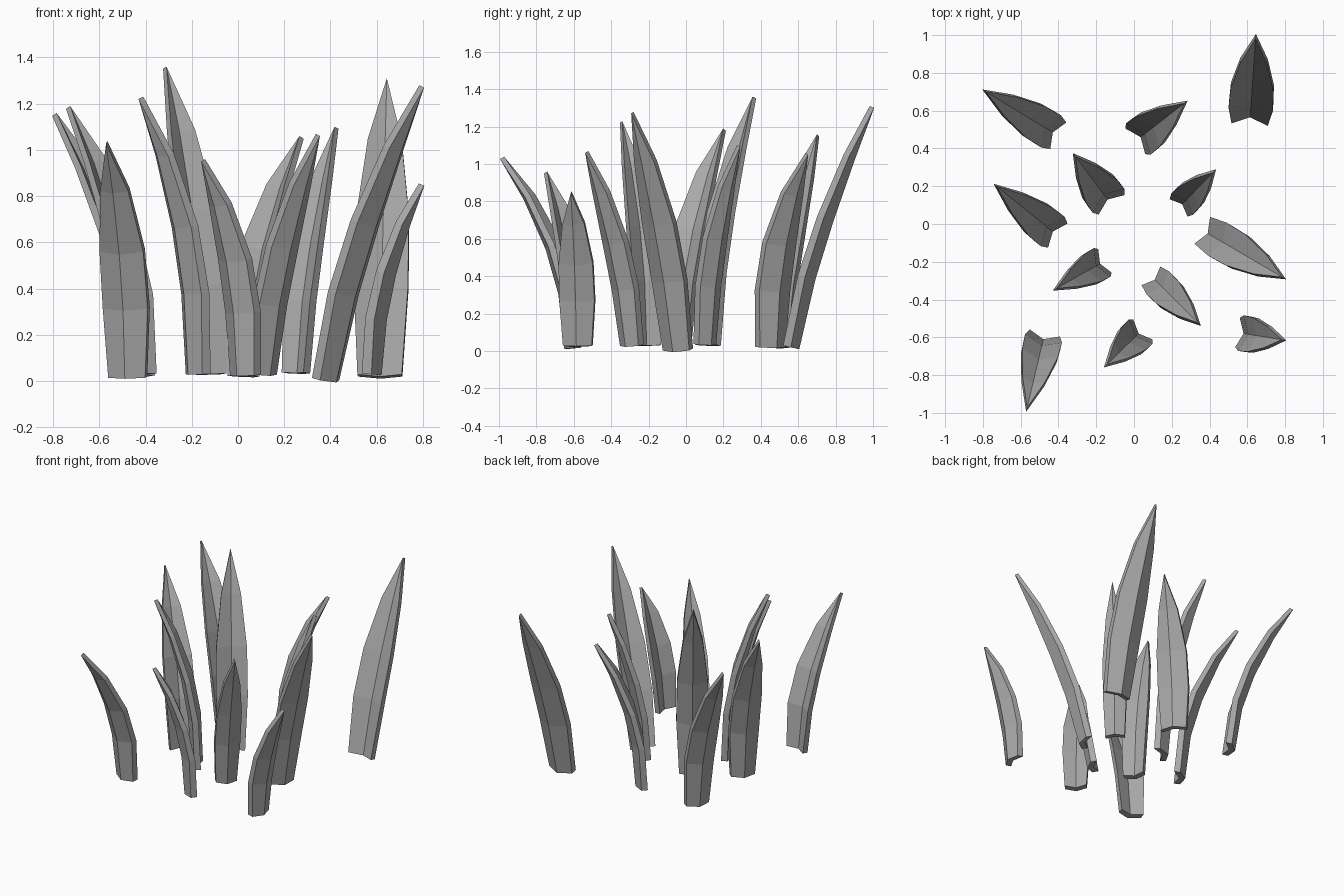
import bpy, bmesh, math
from mathutils import Vector

if "Cube" in bpy.data.objects:
    bpy.data.objects.remove(bpy.data.objects["Cube"])

mat = bpy.data.materials.new("plain_grey")
mat.diffuse_color = (0.4, 0.4, 0.4, 1)
mat.use_nodes = True
mat.node_tree.nodes["Principled BSDF"].inputs["Base Color"].default_value = mat.diffuse_color

# ring fractions up the blade: height, width, thickness
RINGS = [(0, 0.82, 0.042), (0.29, 1.0, 0.040), (0.53, 0.97, 0.036),
         (0.79, 0.62, 0.031), (1, 0.0, 0.026)]


def blade(name, base, tip, z0, width, bend):
    """Folded, outward-curving leaf blade with a pointed tip."""
    b, t = Vector((*base, z0)), Vector((*tip, 0))
    head = Vector((t.x - b.x, t.y - b.y, 0))
    length = head.length - 0.018
    head.normalize()
    side = Vector((-head.y, head.x, 0))
    height = tip[2] - z0
    spine = [b + head * length * f ** bend + Vector((0, 0, height * f))
             for f, _, _ in RINGS]
    bm = bmesh.new()
    rows = []
    for i, (f, w, th) in enumerate(RINGS):
        tan = (spine[min(i + 1, 4)] - spine[max(i - 1, 0)]).normalized()
        out = tan.cross(side)
        if out.dot(head) < 0:
            out = -out
        half = width * w / 2
        row = []
        for layer in (0, th):
            for s in (-1, 0, 1):
                if half == 0 and s:
                    continue
                row.append(bm.verts.new(spine[i] + side * s * half
                                        + out * (layer - abs(s) * half * 0.42)))
        rows.append(row)
    loop = [0, 1, 2, 5, 4, 3]
    for a, c in zip(rows[:3], rows[1:4]):
        for k in range(6):
            p, q = loop[k], loop[(k + 1) % 6]
            bm.faces.new((a[p], a[q], c[q], c[p]))
    # pointed end
    a, (ti, to) = rows[3], rows[4]
    for f in ((a[0], a[1], ti), (a[1], a[2], ti), (a[4], a[3], to),
              (a[5], a[4], to), (a[2], a[5], to, ti), (a[3], a[0], ti, to)):
        bm.faces.new(f)
    # bottom cap
    a = rows[0]
    bm.faces.new((a[0], a[3], a[4], a[1]))
    bm.faces.new((a[1], a[4], a[5], a[2]))
    bmesh.ops.recalc_face_normals(bm, faces=bm.faces)
    me = bpy.data.meshes.new(name)
    bm.to_mesh(me)
    bm.free()
    me.materials.append(mat)
    ob = bpy.data.objects.new(name, me)
    bpy.context.collection.objects.link(ob)


# base midrib, tip, base height, width, bend exponent
BLADES = [
    ((-0.43, 0.485), (-0.80, 0.71, 1.16), 0.02, 0.20, 1.7),
    ((-0.43, -0.04), (-0.74, 0.21, 1.19), 0.03, 0.20, 1.8),
    ((-0.48, -0.61), (-0.57, -0.99, 1.04), 0.015, 0.20, 1.9),
    ((-0.18, -0.21), (-0.425, -0.35, 1.23), 0.03, 0.175, 2.0),
    ((-0.14, 0.13), (-0.32, 0.37, 1.36), 0.03, 0.21, 1.7),
    ((0.025, -0.58), (-0.155, -0.755, 0.96), 0.025, 0.18, 1.9),
    ((0.035, 0.46), (0.28, 0.65, 1.06), 0.02, 0.21, 1.9),
    ((0.11, -0.295), (0.35, -0.535, 1.07), 0.03, 0.17, 1.4),
    ((0.255, 0.105), (0.43, 0.285, 1.10), 0.035, 0.16, 1.6),
    ((0.615, 0.565), (0.645, 1.0, 1.31), 0.02, 0.235, 1.25),
    ((0.39, -0.05), (0.80, -0.29, 1.28), 0.005, 0.20, 1.25),
    ((0.58, -0.58), (0.80, -0.615, 0.855), 0.03, 0.19, 1.7),
]
for i, args in enumerate(BLADES, 1):
    blade(f"grass_blade_{i:02d}", *args)
